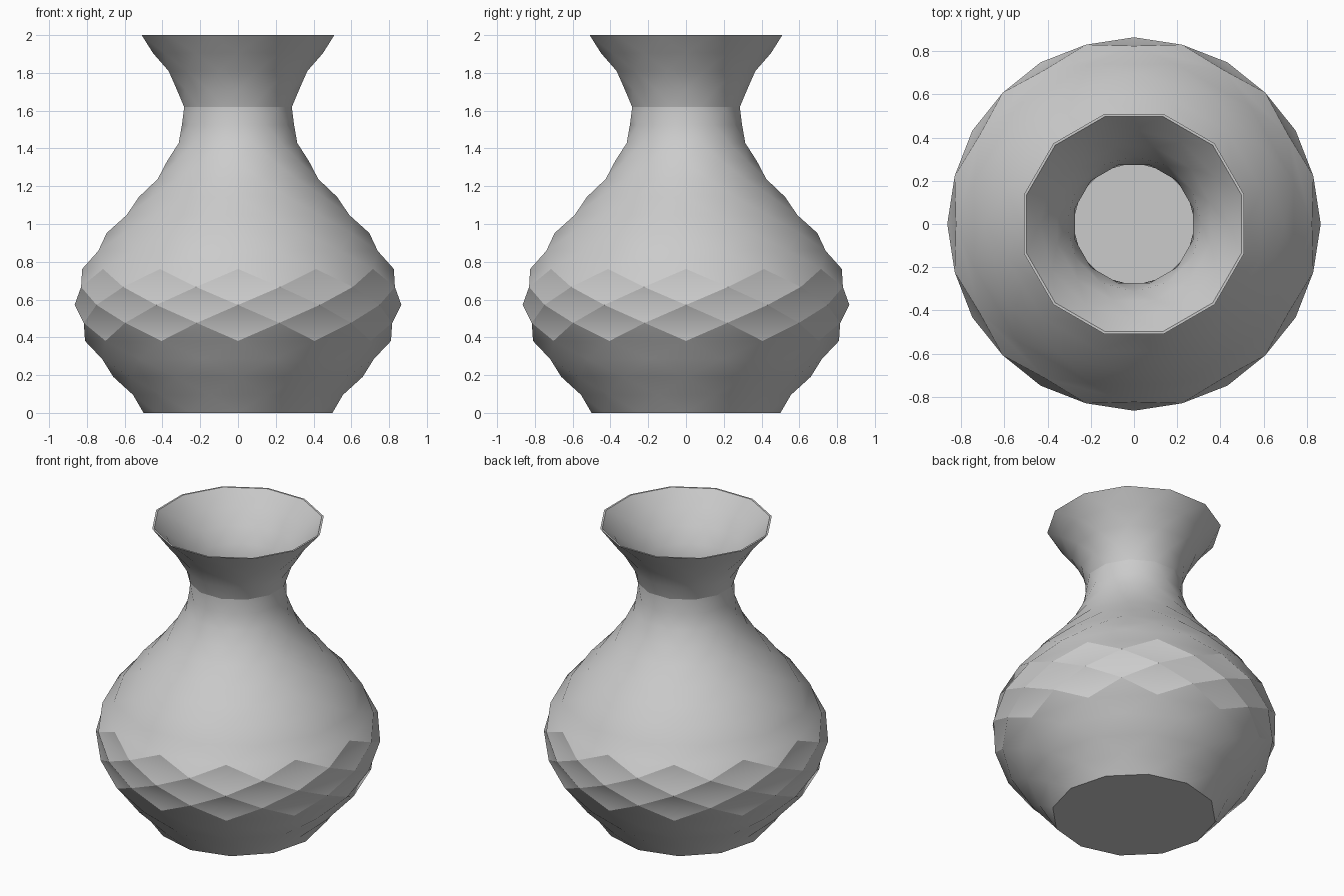
import bpy, bmesh, math

cube = bpy.data.objects.get("Cube")
if cube:
    bpy.data.objects.remove(cube, do_unlink=True)

SIDES = 12
HEIGHT = 2.0
WALL = 0.012
# Corner radius of each ring, from the foot to the lip
RADII = [.5, .575, .66, .745, .81, .845, .865, .86, .825, .766, .695,
         .61, .525, .44, .375, .325, .297, .295, .325, .38, .45, .528]
LAYERS = len(RADII) - 1

grey = bpy.data.materials.new("plain grey")
grey.use_nodes = True
colour = (0.6, 0.6, 0.6, 1)
grey.diffuse_color = colour
grey.node_tree.nodes["Principled BSDF"].inputs["Base Color"].default_value = colour


def make_shell(bm, inset, floor):
    """Stack of rings, each turned half a side from the one below."""
    step = 2 * math.pi / SIDES
    rings = []
    for k, radius in enumerate(RADII):
        z = max(HEIGHT * k / LAYERS, floor)
        angles = [step * (i - k / 2) for i in range(SIDES)]
        rings.append([bm.verts.new(((radius - inset) * math.cos(a),
                                    (radius - inset) * math.sin(a), z))
                      for a in angles])
    inside = inset > 0

    def face(*verts):
        bm.faces.new(verts[::-1] if inside else verts)

    for low, high in zip(rings, rings[1:]):
        for i in range(SIDES):
            j = (i + 1) % SIDES
            face(low[i], low[j], high[j])
            face(low[i], high[j], high[i])
    face(*reversed(rings[0]))
    return rings[-1]


# Vase body: outer shell, inner shell and the lip between them
bm = bmesh.new()
outer = make_shell(bm, 0, 0)
inner = make_shell(bm, WALL, WALL)
for i in range(SIDES):
    j = (i + 1) % SIDES
    bm.faces.new((outer[i], outer[j], inner[j], inner[i]))

mesh = bpy.data.meshes.new("vase_body")
bm.to_mesh(mesh)
bm.free()
mesh.materials.append(grey)
vase = bpy.data.objects.new("vase_body", mesh)
bpy.context.collection.objects.link(vase)

# Soft shading that keeps the faceted belly crisp
bpy.ops.object.select_all(action="DESELECT")
vase.select_set(True)
bpy.context.view_layer.objects.active = vase
bpy.ops.object.shade_smooth_by_angle(angle=math.radians(30))
